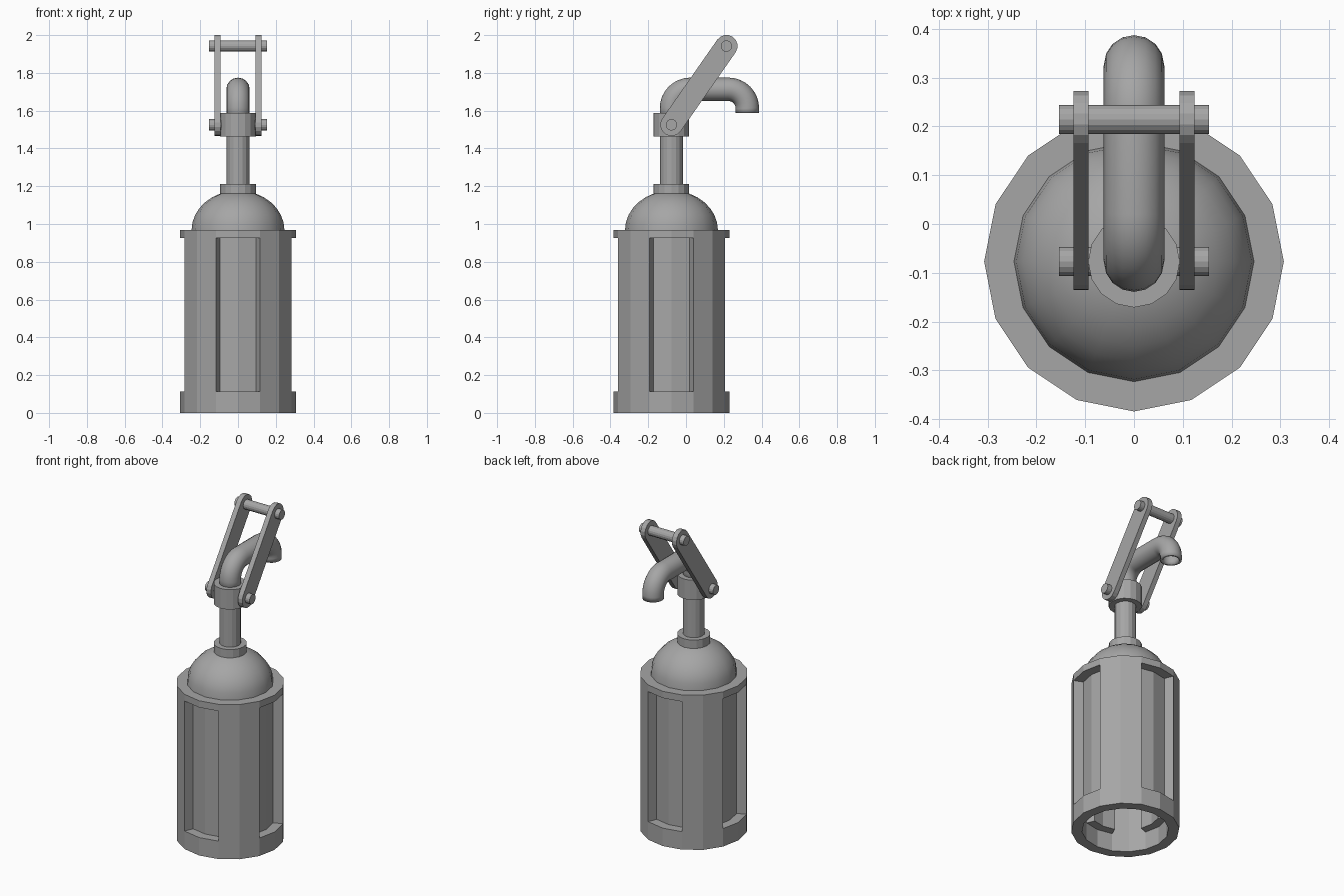
import bpy, bmesh, math
from mathutils import Vector

if "Cube" in bpy.data.objects:
    bpy.data.objects.remove(bpy.data.objects["Cube"])

SIDES = 16
AXIS_Y = -0.077

grey = bpy.data.materials.new("grey_metal")
grey.use_nodes = True
colour = (0.38, 0.38, 0.38, 1)
grey.diffuse_color = colour
grey.node_tree.nodes["Principled BSDF"].inputs["Base Color"].default_value = colour


def finish(bm, name, smooth=False):
    bmesh.ops.remove_doubles(bm, verts=bm.verts, dist=0.0001)
    bmesh.ops.recalc_face_normals(bm, faces=bm.faces)
    mesh = bpy.data.meshes.new(name)
    bm.to_mesh(mesh)
    bm.free()
    mesh.materials.append(grey)
    obj = bpy.data.objects.new(name, mesh)
    bpy.context.collection.objects.link(obj)
    if smooth:
        smooth_edges(obj)
    return obj


def smooth_edges(obj):
    bpy.ops.object.select_all(action="DESELECT")
    obj.select_set(True)
    bpy.context.view_layer.objects.active = obj
    bpy.ops.object.shade_smooth_by_angle(angle=math.radians(35))


def ring_point(i, r, z):
    a = 2 * math.pi * i / SIDES
    return Vector((r * math.cos(a), AXIS_Y + r * math.sin(a), z))


def revolve(name, profile, smooth=False):
    """Turn a (radius, height) profile around the vertical axis."""
    bm = bmesh.new()
    pts = [bm.verts.new(Vector((r, AXIS_Y, z))) for r, z in profile]
    edges = [bm.edges.new(p) for p in zip(pts, pts[1:])]
    bmesh.ops.spin(bm, geom=pts + edges, cent=(0, AXIS_Y, 0), axis=(0, 0, 1),
                   angle=2 * math.pi, steps=SIDES)
    return finish(bm, name, smooth)


# Open barrel with a recessed panel on each of its four sides
def is_window(i):
    return i % 4 in (0, 3)


bm = bmesh.new()


def quad(*points):
    bm.faces.new([bm.verts.new(p) for p in points])


levels = [0, 0.112, 0.925, 0.967]
OUTER, INNER = 0.307, 0.246
for full, sunk in ((OUTER, 0.249), (INNER, 0.195)):
    for i in range(SIDES):
        for k in range(3):
            r = sunk if k == 1 and is_window(i) else full
            lo, hi = levels[k], levels[k + 1]
            quad(ring_point(i, r, lo), ring_point(i + 1, r, lo),
                 ring_point(i + 1, r, hi), ring_point(i, r, hi))
        if is_window(i):
            for z in levels[1:3]:
                quad(ring_point(i, full, z), ring_point(i + 1, full, z),
                     ring_point(i + 1, sunk, z), ring_point(i, sunk, z))
        if is_window(i) != is_window(i - 1):
            lo, hi = levels[1], levels[2]
            quad(ring_point(i, full, lo), ring_point(i, full, hi),
                 ring_point(i, sunk, hi), ring_point(i, sunk, lo))
for i in range(SIDES):
    for z in (levels[0], levels[-1]):
        quad(ring_point(i, OUTER, z), ring_point(i + 1, OUTER, z),
             ring_point(i + 1, INNER, z), ring_point(i, INNER, z))
finish(bm, "barrel")

# Dome, open towards the barrel
dome_profile = [(0.246 * math.cos(t * math.pi / 16), 0.967 + 0.21 * math.sin(t * math.pi / 16))
                for t in range(9)]
revolve("dome", dome_profile, smooth=True)


# Neck and collars
def post(name, r, lo, hi):
    revolve(name, [(0, lo), (r, lo), (r, hi), (0, hi)])


post("lower_collar", 0.094, 1.152, 1.213)
post("neck", 0.061, 1.17, 1.5)
post("upper_collar", 0.094, 1.463, 1.587)

# Curved spout
BEND, TOP, END_Y = 0.1, 1.713, 0.325
path = [(AXIS_Y, 1.55)]
for centre, start in ((AXIS_Y + BEND, math.pi), (END_Y - BEND, math.pi / 2)):
    for s in range(9):
        a = start - s * math.pi / 16
        path.append((centre + BEND * math.cos(a), TOP - BEND + BEND * math.sin(a)))
path.append((END_Y, 1.587))
curve = bpy.data.curves.new("spout", "CURVE")
curve.dimensions = "3D"
curve.bevel_depth = 0.062
curve.bevel_resolution = 6
spline = curve.splines.new("POLY")
spline.points.add(len(path) - 1)
for point, (y, z) in zip(spline.points, path):
    point.co = (0, y, z, 1)
curve.materials.append(grey)
spout = bpy.data.objects.new("spout", curve)
bpy.context.collection.objects.link(spout)
bpy.ops.object.select_all(action="DESELECT")
spout.select_set(True)
bpy.context.view_layer.objects.active = spout
bpy.ops.object.convert(target="MESH")
spout = bpy.context.object
smooth_edges(spout)
wall = spout.modifiers.new("wall", "SOLIDIFY")
wall.thickness = 0.015
wall.offset = -1

# Handle arms and pivot pins
low, high = Vector((0, AXIS_Y, 1.525)), Vector((0, 0.214, 1.942))
tilt = math.atan2(high.z - low.z, high.y - low.y)
for side, x in (("left", 0.093), ("right", -0.124)):
    bm = bmesh.new()
    outline = []
    for centre, start in ((high, tilt - math.pi / 2), (low, tilt + math.pi / 2)):
        for s in range(9):
            a = start + s * math.pi / 8
            outline.append(bm.verts.new(
                centre + Vector((x, 0.059 * math.cos(a), 0.059 * math.sin(a)))))
    face = bm.faces.new(outline)
    out = bmesh.ops.extrude_face_region(bm, geom=[face], use_keep_orig=True)
    moved = [g for g in out["geom"] if isinstance(g, bmesh.types.BMVert)]
    bmesh.ops.translate(bm, verts=moved, vec=(0.031, 0, 0))
    finish(bm, side + "_handle_arm")

for name, centre in (("lower_pivot_pin", low), ("handle_grip_pin", high)):
    bpy.ops.mesh.primitive_cylinder_add(vertices=SIDES, radius=0.03, depth=0.308,
                                        location=centre, rotation=(0, math.pi / 2, 0))
    pin = bpy.context.object
    pin.name = name
    pin.data.materials.append(grey)
